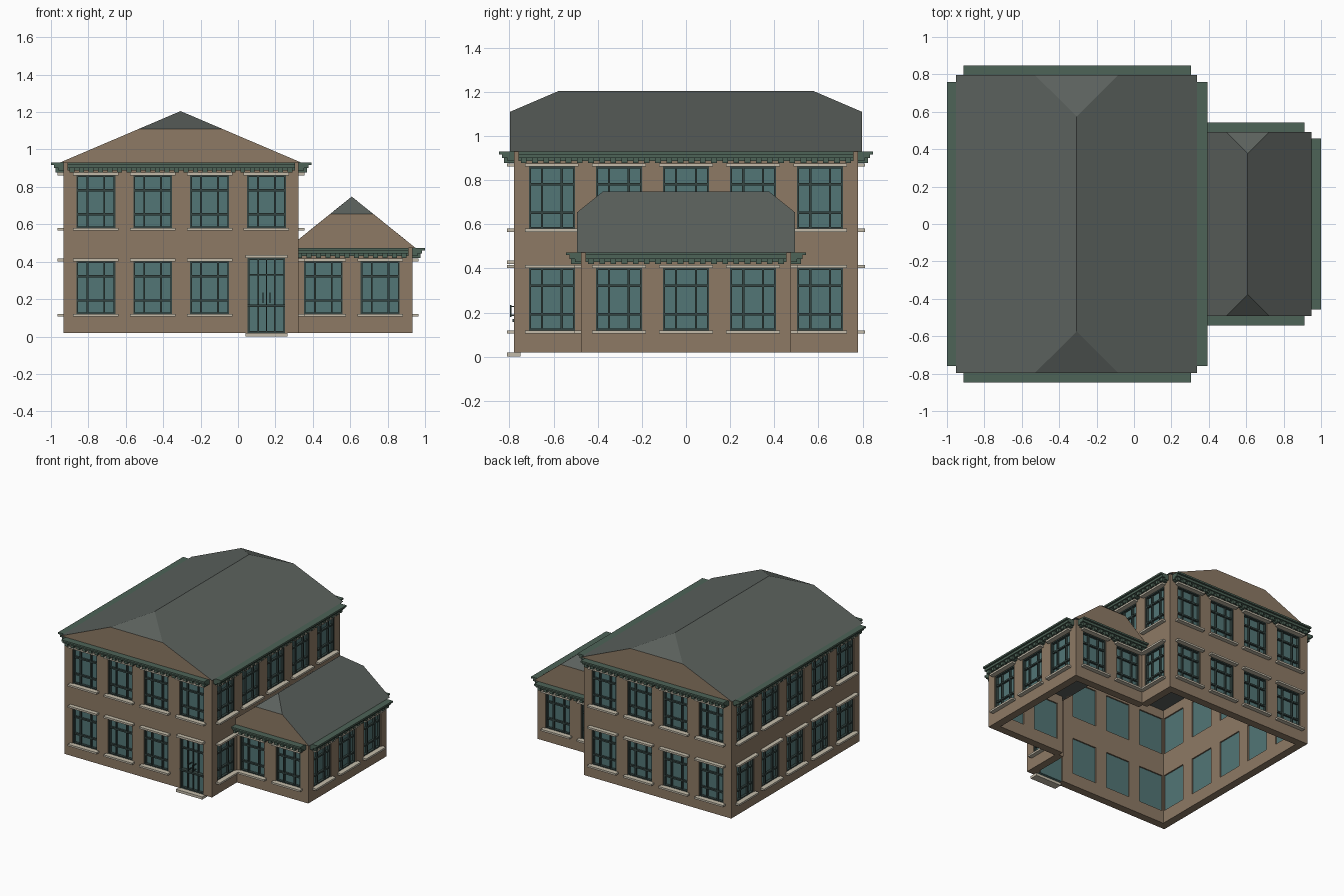
import bpy, bmesh
from math import cos, sin, radians
from mathutils import Matrix, Vector

if "Cube" in bpy.data.objects:
    bpy.data.objects.remove(bpy.data.objects["Cube"])

M = 0.304                      # width of one wall bay
MAIN_TOP, WING_TOP = 0.93, 0.473


def material(name, color):
    m = bpy.data.materials.new(name)
    m.diffuse_color = (*color, 1)
    m.use_nodes = True
    m.node_tree.nodes["Principled BSDF"].inputs["Base Color"].default_value = m.diffuse_color
    return m


BRICK = material("brick", (0.27, 0.195, 0.13))
GLASS = material("glass", (0.085, 0.18, 0.18))
DARK = material("dark_frame", (0.035, 0.06, 0.055))
STONE = material("stone", (0.55, 0.5, 0.4))
GREEN = material("green_trim", (0.075, 0.125, 0.095))
ROOF = material("roof", (0.105, 0.12, 0.11))

PARTS = {"walls": BRICK, "window_glass": GLASS, "window_frames": DARK,
         "sills_and_lintels": STONE, "cornice": GREEN, "dentils": GREEN,
         "door_frame": DARK, "door_glass": GLASS, "door_handles": DARK,
         "door_step": STONE}
meshes = {name: bmesh.new() for name in PARTS}


class Face:
    """Wall frame: u runs along the wall, d points outward."""

    def __init__(self, ox, oy, deg):
        self.mat = Matrix.Translation((ox, oy, 0)) @ Matrix.Rotation(radians(deg), 4, 'Z')

    def box(self, part, u0, u1, d0, d1, z0, z1):
        centre = Vector(((u0 + u1) / 2, -(d0 + d1) / 2, (z0 + z1) / 2))
        size = (u1 - u0, d1 - d0, z1 - z0, 1)
        bmesh.ops.create_cube(meshes[part], size=1,
                              matrix=self.mat @ Matrix.Translation(centre) @ Matrix.Diagonal(size))


def masonry(f, u, hw, z0, z1, s0, s1):
    """Brick around an opening of half-width hw between heights s0 and s1."""
    h = M / 2
    f.box("walls", u - h, u - hw, -0.04, 0.02, z0, z1)
    f.box("walls", u + hw, u + h, -0.04, 0.02, z0, z1)
    f.box("walls", u - hw, u + hw, -0.04, 0.02, s1, z1)
    if s0 > z0:
        f.box("walls", u - hw, u + hw, -0.04, 0.02, z0, s0)


def rim(f, part, u, hw, s0, s1, w, d0, d1):
    for s in (-1, 1):
        a, b = sorted((u + s * hw, u + s * (hw - w)))
        f.box(part, a, b, d0, d1, s0, s1)
    f.box(part, u - hw, u + hw, d0, d1, s0, s0 + w)
    f.box(part, u - hw, u + hw, d0, d1, s1 - w, s1)


def window_bay(f, u, z0, z1, base):
    s0, s1, hw = base + 0.118, base + 0.402, 0.104
    masonry(f, u, hw, z0, z1, s0, s1)
    f.box("window_glass", u - hw, u + hw, -0.03, -0.005, s0, s1)
    rim(f, "window_frames", u, hw, s0, s1, 0.009, -0.008, 0.014)
    for x in (-0.045, 0.045):
        f.box("window_frames", u + x - 0.005, u + x + 0.005, -0.008, 0.01, s0, s1)
    for z in (base + 0.193, base + 0.322):
        f.box("window_frames", u - hw, u + hw, -0.008, 0.01, z - 0.006, z + 0.006)
    for z in (s0 - 0.012, s1):
        f.box("sills_and_lintels", u - 0.122, u + 0.122, 0, 0.052, z, z + 0.014)


def door_bay(f, u, z0, z1):
    hw, top = 0.1, 0.42
    masonry(f, u, hw, z0, z1, z0, top)
    f.box("door_glass", u - hw, u + hw, -0.03, -0.005, z0, top)
    rim(f, "door_frame", u, hw, z0, top, 0.01, -0.008, 0.014)
    f.box("door_frame", u - 0.003, u + 0.003, -0.008, 0.006, z0, top)
    for x in (-0.045, 0.045):
        f.box("door_frame", u + x - 0.004, u + x + 0.004, -0.008, 0.008, z0, top)
    f.box("door_frame", u - hw, u + hw, -0.008, 0.01, 0.325, 0.335)
    f.box("door_frame", u - hw, u + hw, -0.008, 0.026, 0.157, 0.17)
    for x in (-0.019, 0.019):
        f.box("door_handles", u + x - 0.003, u + x + 0.003, 0.03, 0.037, 0.18, 0.235)
        for z in (0.185, 0.225):
            f.box("door_handles", u + x - 0.003, u + x + 0.003, -0.006, 0.032, z, z + 0.006)
    f.box("sills_and_lintels", u - 0.112, u + 0.112, 0, 0.052, top, top + 0.016)
    f.box("door_step", u - 0.112, u + 0.112, -0.01, 0.052, 0, 0.02)


def cornice(f, bays, top):
    h = bays * M / 2
    for d, a, b in ((0.088, 0.013, 0), (0.073, 0.03, 0.013), (0.048, 0.043, 0.03)):
        f.box("cornice", -h, h, 0, d, top - a, top - b)
    n = bays * 6
    for i in range(n):
        u = -h + (i + 0.5) * M / 6
        f.box("dentils", u - 0.013, u + 0.013, 0, 0.064, top - 0.053, top - 0.03)


def storey(f, bays, level, skip=(), door=None, top=None):
    z0, z1 = ((0.02, WING_TOP), (WING_TOP, MAIN_TOP))[level]
    for i in range(bays):
        u = (i - (bays - 1) / 2) * M
        if i == door:
            door_bay(f, u, z0, z1)
        elif i not in skip:
            window_bay(f, u, z0, z1, 0.46 * level)
    if top:
        cornice(f, bays, top)


# main block walls
for ox, oy, deg, bays in ((-M, -2.5 * M, 0, 4), (M, 0, 90, 5),
                          (-M, 2.5 * M, 180, 4), (-3 * M, 0, 270, 5)):
    f = Face(ox, oy, deg)
    storey(f, bays, 0, skip=(1, 2, 3) if deg == 90 else (), door=3 if deg == 0 else None)
    storey(f, bays, 1, top=MAIN_TOP)

# side wing walls
for ox, oy, deg, bays in ((2 * M, -1.5 * M, 0, 2), (3 * M, 0, 90, 3), (2 * M, 1.5 * M, 180, 2)):
    storey(Face(ox, oy, deg), bays, 0, top=WING_TOP)

# corner posts
world = Face(0, 0, 0)
for cx, cy, sx, top in ((-3 * M, 2.5 * M, -1, MAIN_TOP), (M, 2.5 * M, 1, MAIN_TOP),
                        (3 * M, 1.5 * M, 1, WING_TOP)):
    for sy in (-1, 1):
        x0, x1 = sorted((cx, cx + sx * 0.02))
        y0, y1 = sorted((sy * cy, sy * (cy + 0.02)))
        world.box("walls", x0, x1, y0, y1, 0.02, top)

for name, bm in meshes.items():
    me = bpy.data.meshes.new(name)
    bm.to_mesh(me)
    bm.free()
    me.materials.append(PARTS[name])
    bpy.context.collection.objects.link(bpy.data.objects.new(name, me))


# half-hipped roofs with brick gable ends
def roof(name, cx, hx, hy, z0, zk, zr, kx, ry):
    bm = bmesh.new()
    v = lambda x, y, z: bm.verts.new((cx + x, y, z))
    ends = []
    for s in (-1, 1):
        a, b = v(-hx, s * hy, z0), v(hx, s * hy, z0)
        c, d, r = v(kx, s * hy, zk), v(-kx, s * hy, zk), v(0, s * ry, zr)
        bm.faces.new((a, b, c, d)).material_index = 1
        bm.faces.new((d, c, r))
        ends.append((a, b, c, d, r))
    (a, b, c, d, r), (A, B, C, D, R) = ends
    bm.faces.new((b, B, C, R, r, c))
    bm.faces.new((a, d, r, R, D, A))
    bm.faces.new((a, A, B, b))
    bmesh.ops.recalc_face_normals(bm, faces=bm.faces)
    me = bpy.data.meshes.new(name)
    bm.to_mesh(me)
    bm.free()
    me.materials.append(ROOF)
    me.materials.append(BRICK)
    bpy.context.collection.objects.link(bpy.data.objects.new(name, me))


roof("main_roof", -0.307, 0.645, 0.797, MAIN_TOP, 1.11, 1.205, 0.223, 0.575)
roof("wing_roof", 0.608, 0.342, 0.493, WING_TOP, 0.655, 0.748, 0.115, 0.377)
